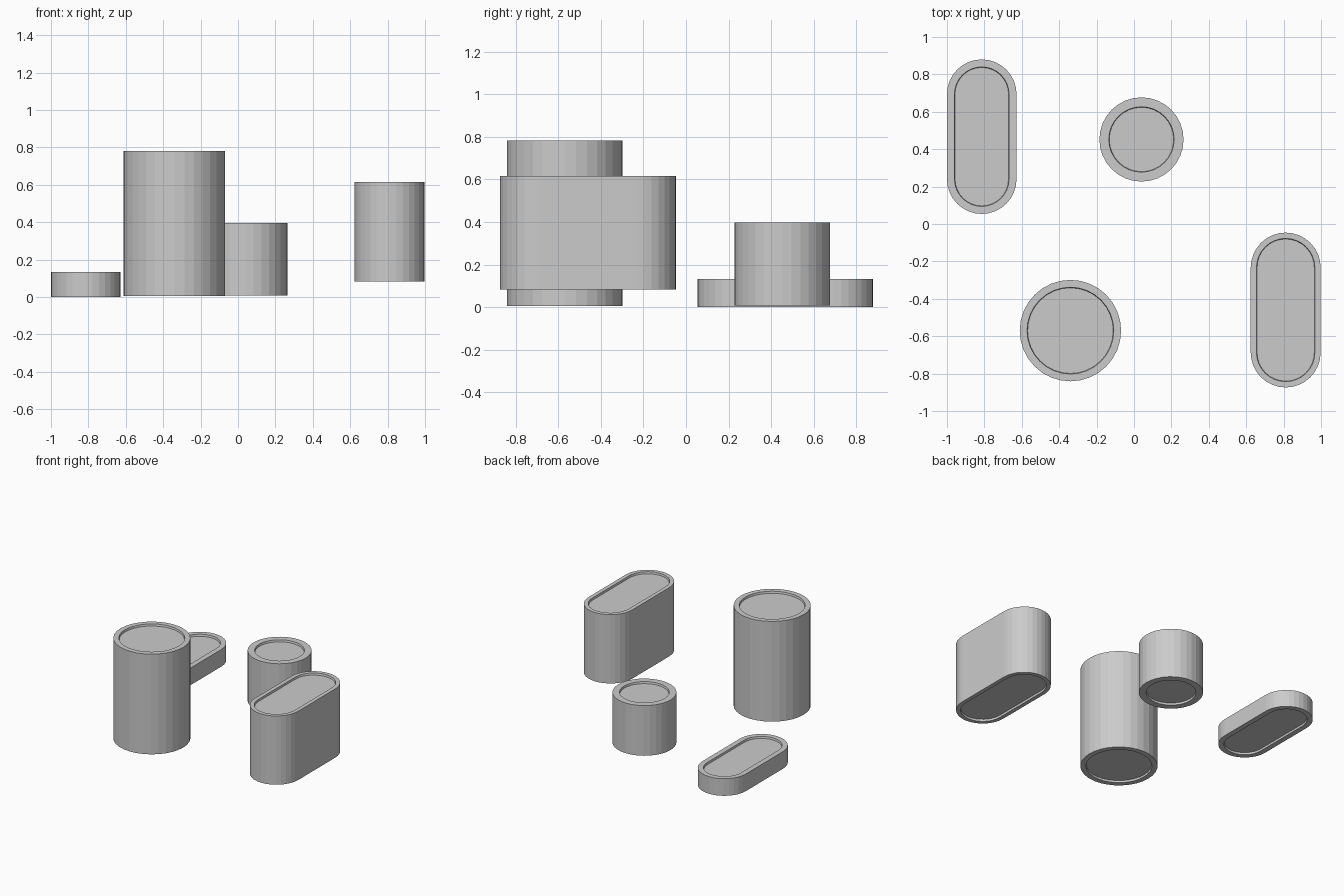
import bpy, bmesh, math

if "Cube" in bpy.data.objects:
    bpy.data.objects.remove(bpy.data.objects["Cube"])


def outline(r, half, n=32):
    """Circle of n sides, or a stadium when half > 0 (straight run along y)."""
    pts = []
    for side in (1, -1):
        start = 0 if side == 1 else math.pi
        for i in range(n // 2 + (1 if half else 0)):
            a = start + math.pi * i / (n // 2)
            pts.append((r * math.cos(a), r * math.sin(a) + side * half))
    return pts


def canister(name, cx, cy, z0, z1, r, half, rim, recess=0.015):
    """Solid can with a raised rim around a recessed panel on both ends."""
    bm = bmesh.new()
    # rings from the bottom panel, around the wall, to the top panel
    profile = [(r - rim - 0.003, z0 + recess), (r - rim, z0), (r, z0),
               (r, z1), (r - rim, z1), (r - rim - 0.003, z1 - recess)]
    rings = [[bm.verts.new((cx + x, cy + y, z)) for x, y in outline(rad, half)]
             for rad, z in profile]
    for a, b in zip(rings, rings[1:]):
        for i in range(len(a)):
            j = (i + 1) % len(a)
            bm.faces.new((a[i], a[j], b[j], b[i]))
    bm.faces.new(rings[0][::-1])
    bm.faces.new(rings[-1])
    bmesh.ops.recalc_face_normals(bm, faces=bm.faces)
    mesh = bpy.data.meshes.new(name)
    bm.to_mesh(mesh)
    bm.free()
    bpy.context.collection.objects.link(bpy.data.objects.new(name, mesh))


# round cans
canister("tall_round_can", -0.34, -0.57, 0.005, 0.782, 0.271, 0, 0.039)
canister("small_round_can", 0.04, 0.452, 0.008, 0.397, 0.225, 0, 0.05)
# oblong cans
canister("low_oblong_can", -0.814, 0.467, 0.0, 0.133, 0.186, 0.227, 0.04)
canister("raised_oblong_can", 0.811, -0.46, 0.083, 0.616, 0.187, 0.227, 0.031)
